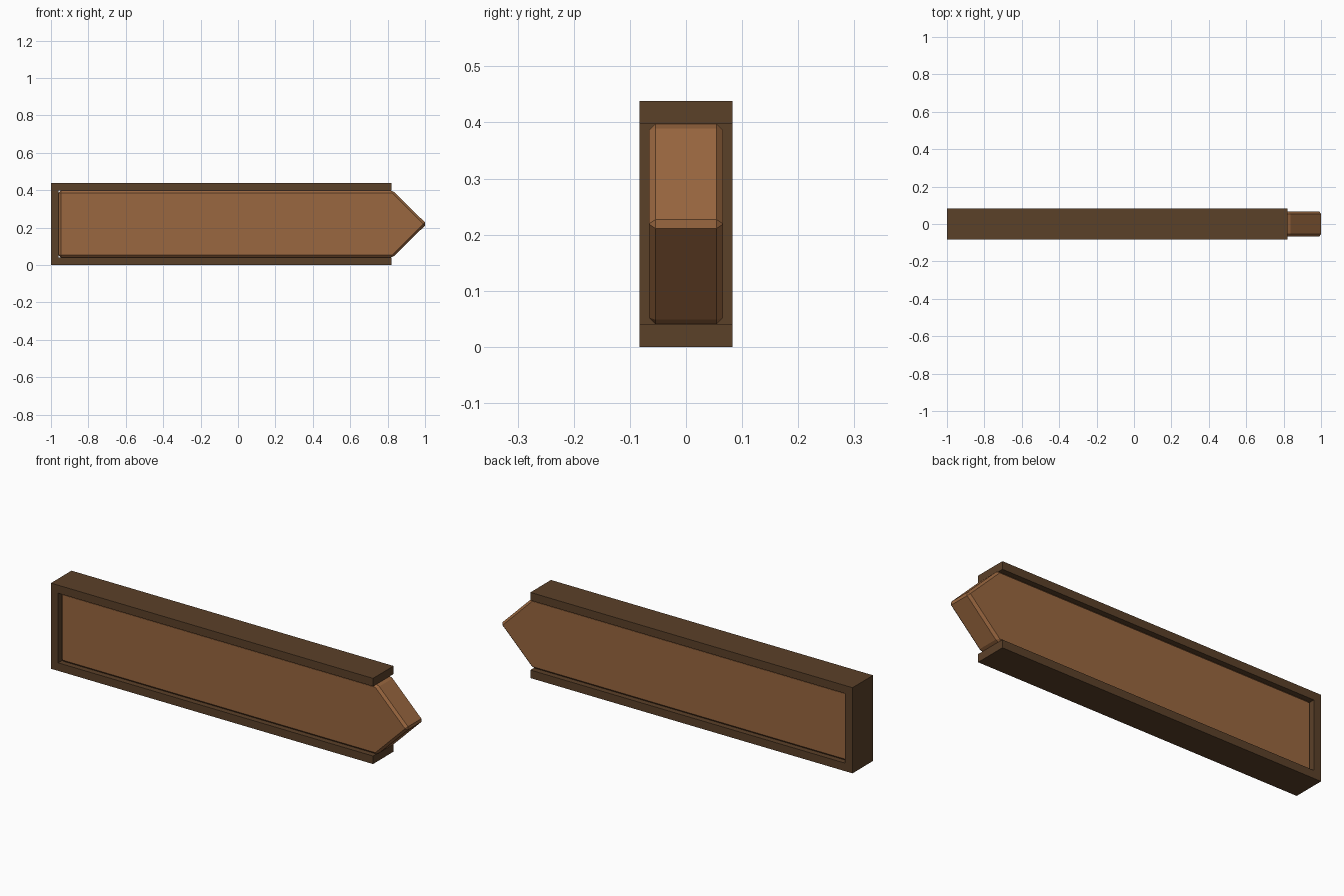
import bpy, bmesh

if "Cube" in bpy.data.objects:
    bpy.data.objects.remove(bpy.data.objects["Cube"])


def material(name, color):
    m = bpy.data.materials.new(name)
    m.diffuse_color = (*color, 1)
    m.use_nodes = True
    m.node_tree.nodes["Principled BSDF"].inputs["Base Color"].default_value = m.diffuse_color
    return m


def extruded(name, profile, half_depth, mat, bevel=0):
    """Extrude an (x, z) outline symmetrically along y, optionally chamfered."""
    bm = bmesh.new()
    face = bm.faces.new([bm.verts.new((x, -half_depth, z)) for x, z in profile])
    res = bmesh.ops.extrude_face_region(bm, geom=[face])
    verts = [g for g in res["geom"] if isinstance(g, bmesh.types.BMVert)]
    bmesh.ops.translate(bm, verts=verts, vec=(0, 2 * half_depth, 0))
    if bevel:
        bmesh.ops.bevel(bm, geom=bm.edges[:], offset=bevel, segments=1,
                        profile=0.5, affect='EDGES')
    bmesh.ops.recalc_face_normals(bm, faces=bm.faces[:])
    me = bpy.data.meshes.new(name)
    bm.to_mesh(me)
    bm.free()
    me.materials.append(mat)
    ob = bpy.data.objects.new(name, me)
    bpy.context.collection.objects.link(ob)
    return ob


dark = material("dark_wood", (0.105, 0.052, 0.022))
light = material("light_wood", (0.32, 0.135, 0.05))

H = 0.438      # overall height
T = 0.041      # frame thickness
END = 0.822    # open end of the frame

# U-shaped frame, open towards +x
extruded("frame", [(-1, 0), (END, 0), (END, T), (-1 + T, T),
                   (-1 + T, H - T), (END, H - T), (END, H), (-1, H)], 0.083, dark)

# Arrow-shaped sign panel with chamfered edges
extruded("arrow_panel", [(-1 + T, T - 0.001), (0.828, T - 0.001), (1.008, H / 2),
                         (0.828, H - T + 0.001), (-1 + T, H - T + 0.001)],
         0.066, light, bevel=0.012)
